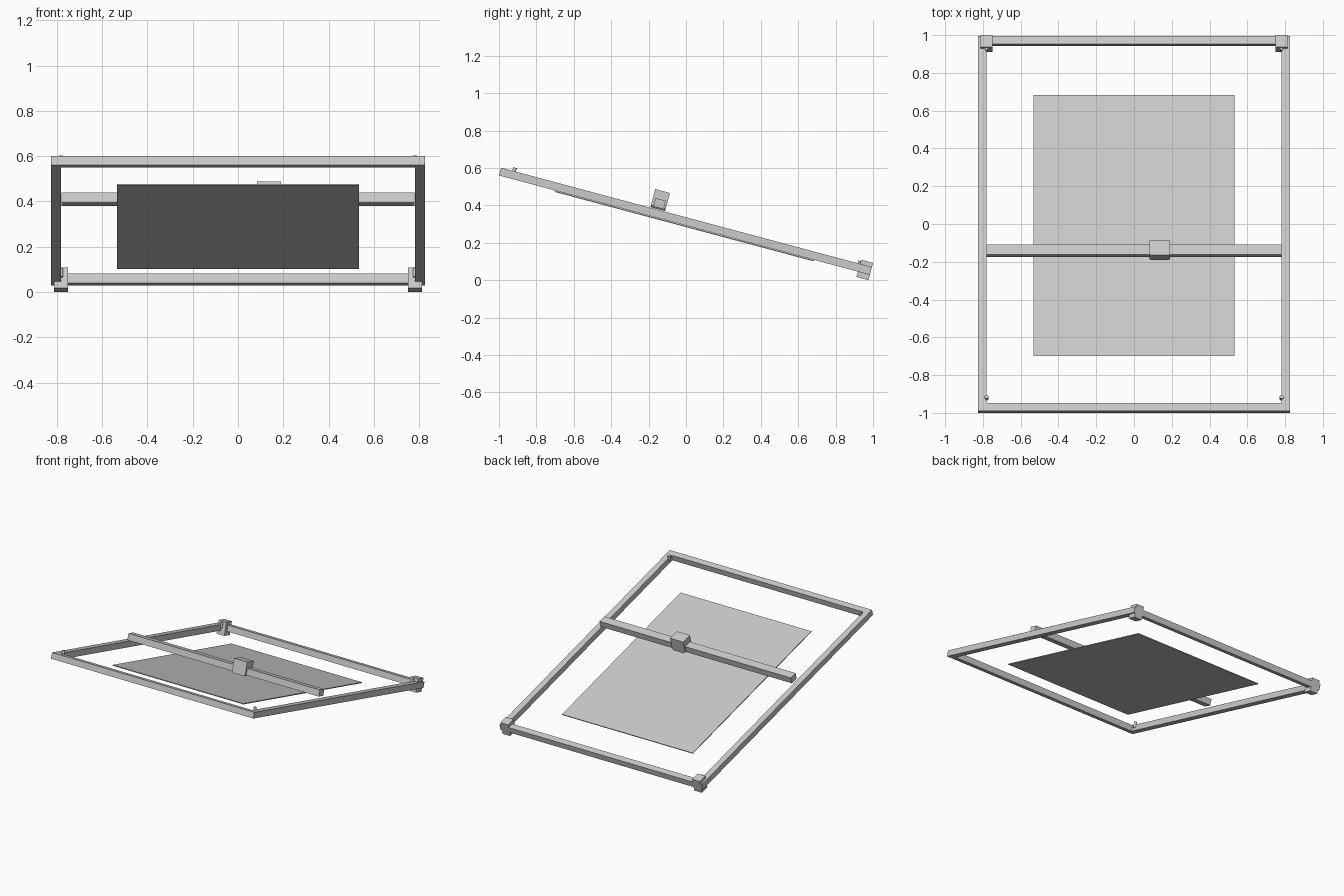
import bpy, bmesh, math
from mathutils import Matrix

cube = bpy.data.objects.get("Cube")
if cube:
    bpy.data.objects.remove(cube, do_unlink=True)

# Single light grey used on every part
grey = bpy.data.materials.new("light_grey")
grey.use_nodes = True
colour = (0.6, 0.6, 0.6, 1)
grey.diffuse_color = colour
grey.node_tree.nodes["Principled BSDF"].inputs["Base Color"].default_value = colour

# Parts are laid out flat (y runs down the slope from the front), then tilted
TILT = Matrix.Translation((0, -1, 0.56)) @ Matrix.Rotation(math.radians(-15), 4, 'X')
L, W, T = 2.053, 0.825, 0.043


def finish(name, bm):
    mesh = bpy.data.meshes.new(name)
    bm.to_mesh(mesh)
    bm.free()
    mesh.materials.append(grey)
    obj = bpy.data.objects.new(name, mesh)
    obj.matrix_world = TILT
    bpy.context.collection.objects.link(obj)
    return obj


def box(name, x, y, z, chamfer=0):
    bm = bmesh.new()
    size = [b - a for a, b in (x, y, z)]
    mid = [(a + b) / 2 for a, b in (x, y, z)]
    bmesh.ops.create_cube(bm, size=1, matrix=Matrix.Translation(mid) @ Matrix.Diagonal((*size, 1)))
    if chamfer:
        # Cut the lower edges that run front to back
        low = [e for e in bm.edges if all(v.co.z < mid[2] for v in e.verts)
               and abs(e.verts[0].co.x - e.verts[1].co.x) < 1e-5]
        bmesh.ops.bevel(bm, geom=low, offset=chamfer, segments=1, affect='EDGES')
    return finish(name, bm)


def pin(name, x, y, z0, z1, r):
    bm = bmesh.new()
    bmesh.ops.create_cone(bm, cap_ends=True, segments=16, radius1=r, radius2=r, depth=z1 - z0,
                          matrix=Matrix.Translation((x, y, (z0 + z1) / 2)))
    obj = finish(name, bm)
    for p in obj.data.polygons:
        p.use_smooth = len(p.vertices) == 4
    return obj


# Outer frame
box("front_bar", (-W, W), (0, T), (0, T))
box("back_bar", (T - W, W - T), (L - T, L), (0, T))
for side, s in (("left", 1), ("right", -1)):
    def span(a, b):
        return sorted((s * a, s * b))
    box(side + "_rail", span(W - T, W), (T if s else 0, L), (0, T))
    # Motor blocks at the low end, guide pins at all corners
    box(side + "_motor_block", span(0.75, 0.813), (L - 0.066, L), (-0.0295, 0.066))
    pin(side + "_front_pin", s * 0.781, 0.072, 0.02, 0.062, 0.01)
    pin(side + "_back_pin", s * 0.781, L - 0.072, 0.02, 0.058, 0.008)

# Moving gantry with its carriage
box("cross_bar", (-0.78, 0.78), (0.84, 0.897), (0.054, 0.1))
box("carriage", (0.083, 0.19), (0.826, 0.907), (0.046, 0.146), chamfer=0.012)

# Flat work sheet
box("work_sheet", (-0.533, 0.533), (0.313, 1.743), (-0.008, -0.002))
